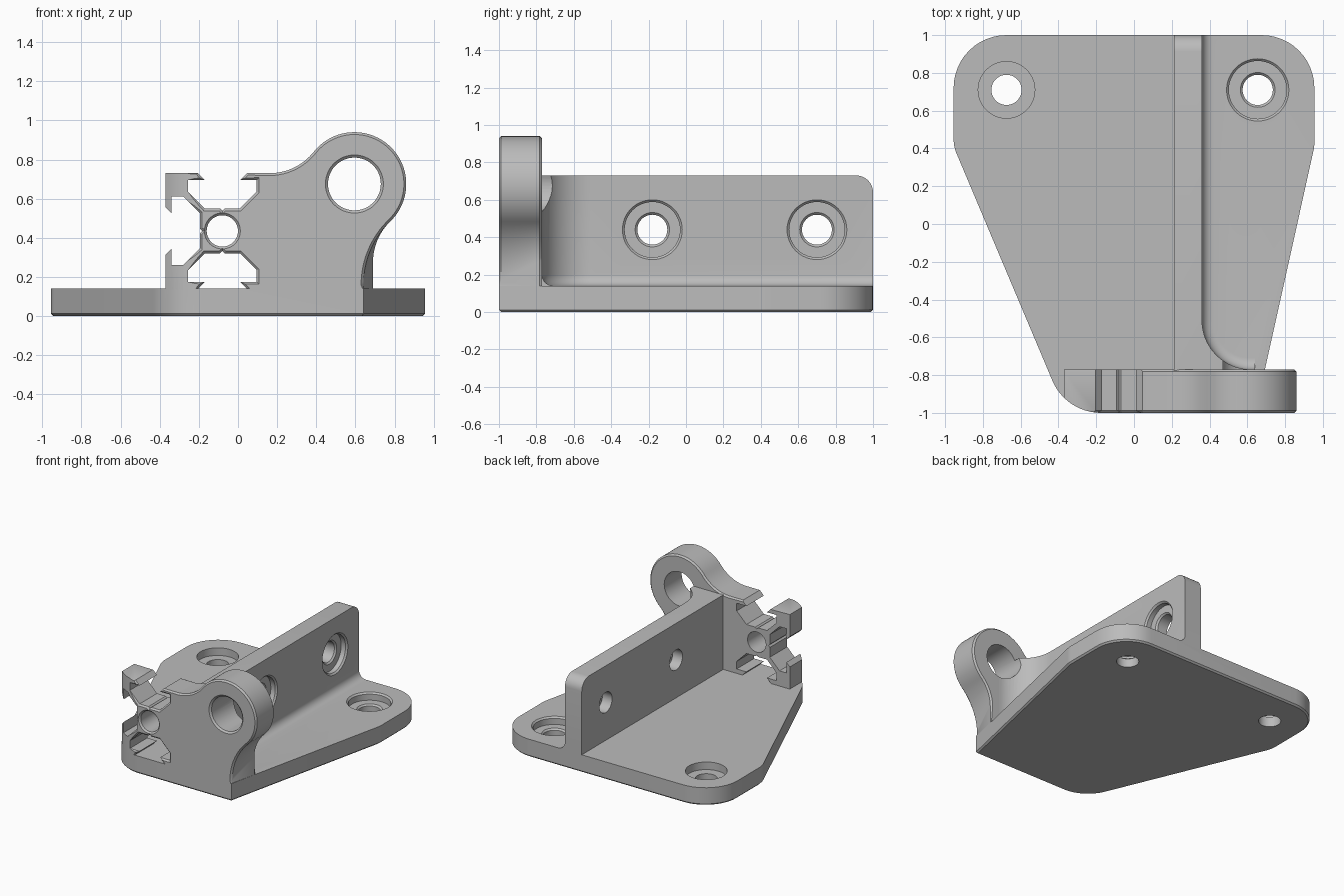
import bpy, bmesh, math
from math import sin, cos, pi, radians
from mathutils import Vector

cube = bpy.data.objects.get("Cube")
if cube:
    bpy.data.objects.remove(cube, do_unlink=True)

metal = bpy.data.materials.new("grey metal")
metal.use_nodes = True
GREY = (0.5, 0.5, 0.5, 1)
metal.diffuse_color = GREY
metal.node_tree.nodes["Principled BSDF"].inputs["Base Color"].default_value = GREY


def arc(cx, cy, r, a0, a1, n=16):
    """Points on an arc, angles in degrees."""
    angles = [radians(a0 + (a1 - a0) * i / n) for i in range(n + 1)]
    return [Vector((cx + r * cos(a), cy + r * sin(a))) for a in angles]


def offset(pts, d):
    """Grow a counter-clockwise outline by d with mitred corners."""
    out = []
    for i, p in enumerate(pts):
        e1 = (p - pts[i - 1]).normalized()
        e2 = (pts[(i + 1) % len(pts)] - p).normalized()
        n1, n2 = Vector((e1.y, -e1.x)), Vector((e2.y, -e2.x))
        out.append(p + (n1 + n2) * d / max(0.3, 1 + n1.dot(n2)))
    return out


def rounded(corners, n=12):
    """Counter-clockwise polygon of (x, y, radius) with rounded corners."""
    out = []
    for i, (x, y, r) in enumerate(corners):
        p = Vector((x, y))
        a = (Vector(corners[i - 1][:2]) - p).normalized()
        b = (Vector(corners[(i + 1) % len(corners)][:2]) - p).normalized()
        if r == 0:
            out.append(p)
            continue
        half = a.angle(b) / 2
        c = p + (a + b).normalized() * r / sin(half)
        t = p + a * r / math.tan(half)
        start = math.degrees(math.atan2(t.y - c.y, t.x - c.x))
        out += arc(c.x, c.y, r, start, start + 180 - math.degrees(2 * half), n)
    return out


PLACE = {"x": lambda p, t: (t, p.x, p.y),
         "y": lambda p, t: (p.x, t, p.y),
         "z": lambda p, t: (p.x, p.y, t)}


def loft(name, axis, levels):
    """Closed solid through (outline, position) levels along an axis."""
    bm = bmesh.new()
    rings = [[bm.verts.new(PLACE[axis](p, t)) for p in pts] for pts, t in levels]
    for a, b in zip(rings, rings[1:]):
        for i in range(len(a)):
            bm.faces.new((a[i - 1], a[i], b[i], b[i - 1]))
    bm.faces.new(rings[0])
    bm.faces.new(rings[-1])
    bmesh.ops.recalc_face_normals(bm, faces=bm.faces)
    mesh = bpy.data.meshes.new(name)
    bm.to_mesh(mesh)
    bm.free()
    mesh.materials.append(metal)
    ob = bpy.data.objects.new(name, mesh)
    bpy.context.collection.objects.link(ob)
    return ob


def bore(axis, u, v, steps):
    """Stepped round cutter from (radius, position) pairs."""
    return loft("bore_cutter", axis, [(arc(u, v, r, 0, 352.5, 47), t) for r, t in steps])


def combine(ob, other, operation="DIFFERENCE"):
    mod = ob.modifiers.new("combine", "BOOLEAN")
    mod.operation, mod.solver, mod.object = operation, "EXACT", other
    bpy.context.view_layer.objects.active = ob
    bpy.ops.object.modifier_apply(modifier=mod.name)
    bpy.data.objects.remove(other, do_unlink=True)


T = 0.14       # plate thickness
TOP = 0.73     # height of upright and slotted block
C = 0.012      # edge chamfer

# Base plate with chamfered underside
plate = rounded([(-0.36, -1, 0.28), (0.642, -1, 0), (0.955, 0.41, 0.2),
                 (0.955, 1, 0.28), (-0.955, 1, 0.28), (-0.955, 0.41, 0.2)])
body = loft("mounting_bracket", "z", [(offset(plate, -C), 0), (plate, C), (plate, T)])


# Front wall: slotted block flowing into a round lug
def wall_outline(foot):
    r = (0.779 - foot) / 0.305
    zc = 0.675 - (0.265 + r) * 0.719
    return ([Vector((-0.37, T - 0.01)), Vector((foot, T - 0.01))]
            + arc(foot + r, zc, r, 180, 134)
            + arc(0.595, 0.675, 0.265, -46, 141.6, 40)[1:]
            + arc(0.16, 1.02, 0.29, -38.4, -90)[1:]
            + [Vector((-0.37, TOP))])


def wall_rim(pts):
    return [q if p.x > 0.1 and p.y > 0.15 else p for p, q in zip(pts, offset(pts, -C))]


front, back = wall_outline(0.641), wall_outline(0.69)
wall = loft("front_wall", "y", [(wall_rim(front), -1), (front, -1 + C),
                                (back, -0.77 - C), (wall_rim(back), -0.77)])

# Wall follows the rounded plate corner
corner = plate[:13]
outside = corner + [Vector((corner[-1].x, -1.2)), Vector((-0.8, -1.2)),
                    Vector((-0.8, corner[0].y))]
combine(wall, loft("corner_cutter", "z", [(outside, 0), (outside, 1)]))

# Three T-slots around the centre hole
CX, CZ = -0.08, 0.435
half = [(0.012, 0.115), (0.09, 0.115), (0.175, 0.2), (0.175, 0.26),
        (0.09, 0.26), (0.135, 0.305)]
slot = [(0, 0.103)] + half + [(-u, d) for u, d in reversed(half)]
for turn in (0, 90, 180):
    s, c = round(sin(radians(turn))), round(cos(radians(turn)))
    pts = [Vector((CX + u * c - d * s, CZ + u * s + d * c)) for u, d in slot]
    combine(wall, loft("slot_cutter", "y", [(offset(pts, 0.024), -1 - C),
                                            (pts, -1 + C), (pts, -0.7)]))
combine(wall, bore("y", CX, CZ, [(0.104, -1 - C), (0.08, -1 + C), (0.08, -0.7)]))


# Upright plate: curved into the lug, filleted at its foot, rounded rear top
def upright_outline(d, rear):
    return ([Vector((0.64, -0.9)), Vector((0.64, -0.77 + d))]
            + arc(0.62, -0.51, 0.26 - d, 270, 180)
            + [Vector((0.36 + d, rear)), Vector((0.213, rear)), Vector((0.213, -0.9))])


F, R = 0.06, 0.09
levels = [(upright_outline(F, 1), T - 0.01)]
for i in range(9):
    a = i / 8 * pi / 2
    levels.append((upright_outline(F * (1 - sin(a)), 1), T + F * (1 - cos(a))))
for i in range(9):
    a = i / 8 * pi / 2 * 0.98
    levels.append((upright_outline(0, 1 - R * (1 - cos(a))), TOP - R + R * sin(a)))
upright = loft("upright_plate", "z", levels)

combine(body, wall, "UNION")
combine(body, upright, "UNION")

# Lug bore
combine(body, bore("y", 0.595, 0.675, [(0.162, -1 - C), (0.135, -1 + C), (0.135, -0.5)]))
# Counterbored plate holes
combine(body, bore("z", -0.675, 0.71, [(0.15, 0.2), (0.15, 0.08), (0.08, 0.08), (0.08, -0.1)]))
combine(body, bore("z", 0.655, 0.71, [(0.177, T + C), (0.153, T - C), (0.153, 0.08),
                                      (0.092, 0.08), (0.08, 0.068), (0.08, -0.1)]))
# Counterbored upright holes
for y in (-0.18, 0.7):
    combine(body, bore("x", y, 0.44, [(0.172, 0.36 + C), (0.148, 0.36 - C), (0.148, 0.31),
                                      (0.092, 0.31), (0.08, 0.298), (0.08, 0.1)]))

bpy.ops.object.select_all(action="DESELECT")
body.select_set(True)
bpy.context.view_layer.objects.active = body
bpy.ops.object.shade_smooth_by_angle(angle=radians(30))
